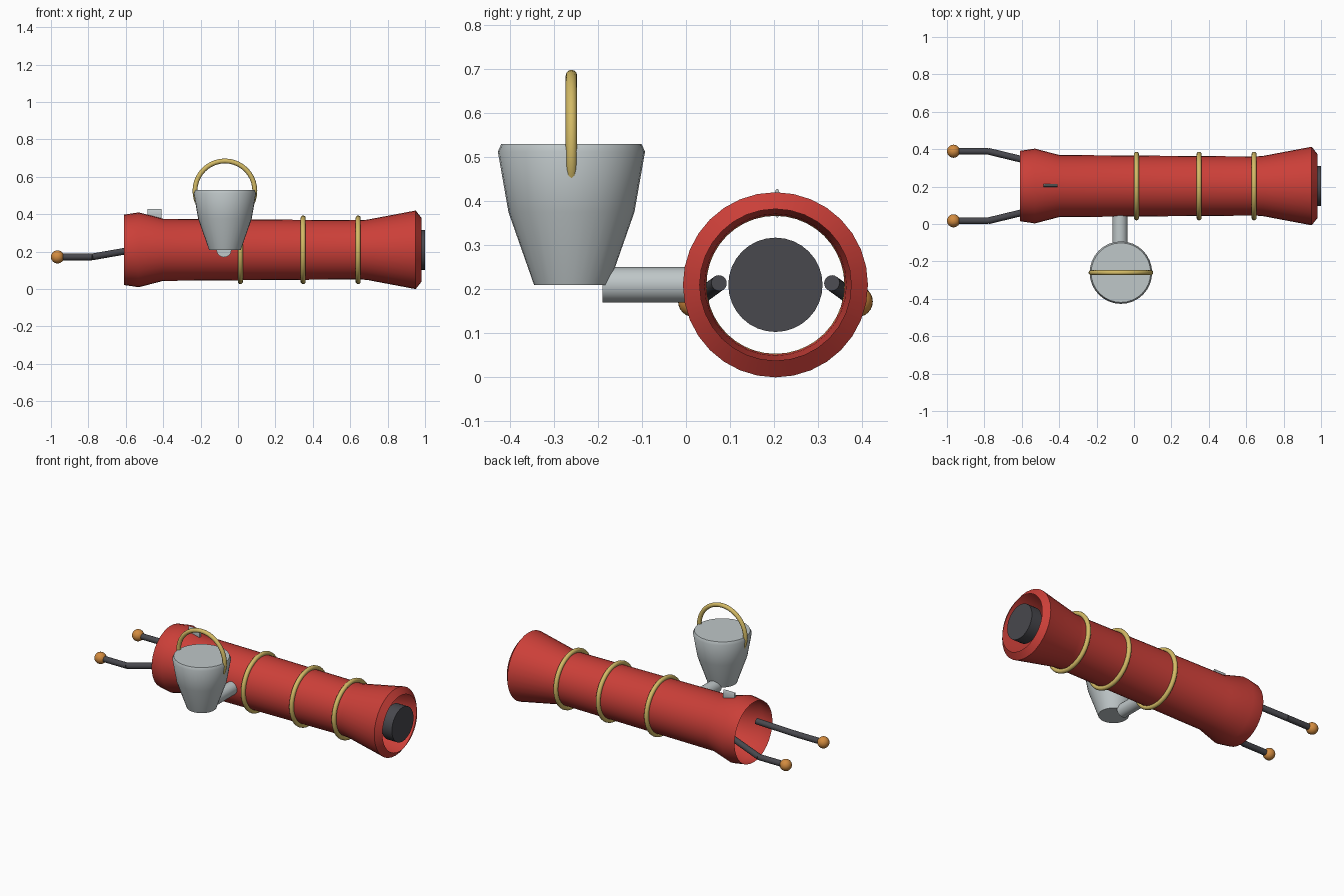
import bpy, bmesh, math
from mathutils import Vector

cube = bpy.data.objects.get("Cube")
if cube:
    bpy.data.objects.remove(cube, do_unlink=True)


def material(name, rgb):
    m = bpy.data.materials.new(name)
    m.use_nodes = True
    m.diffuse_color = (*rgb, 1)
    m.node_tree.nodes["Principled BSDF"].inputs["Base Color"].default_value = (*rgb, 1)
    return m


RED = material("red paint", (0.60, 0.05, 0.04))
GOLD = material("gold", (0.65, 0.49, 0.13))
STEEL = material("light steel", (0.52, 0.57, 0.58))
DARK = material("dark metal", (0.065, 0.065, 0.075))
COPPER = material("copper", (0.65, 0.26, 0.05))

AXIS_Y, AXIS_Z = 0.203, 0.21
ALONG_X = (0, math.pi / 2, 0)


def finish(obj, name, mat, angle=35):
    obj.name = name
    obj.data.materials.clear()
    obj.data.materials.append(mat)
    bpy.ops.object.select_all(action="DESELECT")
    obj.select_set(True)
    bpy.context.view_layer.objects.active = obj
    bpy.ops.object.shade_smooth_by_angle(angle=math.radians(angle))
    return obj


def lathe(name, profile, loc, rot, mat, caps, sides=32):
    """Revolve (height, radius) pairs around local z."""
    bm = bmesh.new()
    rings = []
    for h, r in profile:
        rings.append([bm.verts.new((r * math.cos(a), r * math.sin(a), h))
                      for a in (2 * math.pi * i / sides for i in range(sides))])
    for a, b in zip(rings, rings[1:]):
        for i in range(sides):
            j = (i + 1) % sides
            bm.faces.new((a[i], a[j], b[j], b[i]))
    if caps:
        bm.faces.new(rings[0][::-1])
        bm.faces.new(rings[-1])
    mesh = bpy.data.meshes.new(name)
    bm.to_mesh(mesh)
    bm.free()
    obj = bpy.data.objects.new(name, mesh)
    obj.location, obj.rotation_euler = loc, rot
    bpy.context.collection.objects.link(obj)
    return finish(obj, name, mat)


def torus(name, loc, rot, major, minor):
    bpy.ops.mesh.primitive_torus_add(location=loc, rotation=rot, major_radius=major,
                                     minor_radius=minor, major_segments=40, minor_segments=12)
    return finish(bpy.context.object, name, GOLD, 60)


def rod(name, start, end, radius, mat):
    a, b = Vector(start), Vector(end)
    rot = (b - a).to_track_quat("Z", "Y").to_euler()
    return lathe(name, [(0, radius), ((b - a).length, radius)], a, rot, mat, True, 20)


# Open flared barrel
lathe("barrel", [(-0.61, 0.188), (-0.53, 0.2), (-0.40, 0.166), (0.65, 0.158),
                 (0.69, 0.161), (0.95, 0.21), (0.98, 0.172)],
      (0, AXIS_Y, AXIS_Z), ALONG_X, RED, False)

# Dark plug in the muzzle
lathe("muzzle_plug", [(0.93, 0.107), (1.0, 0.107)],
      (0, AXIS_Y, AXIS_Z), ALONG_X, DARK, True)

# Gold bands
for i, x in enumerate((0.013, 0.348, 0.642)):
    torus(f"barrel_band_{i + 1}", (x, AXIS_Y, AXIS_Z), ALONG_X, 0.17, 0.0135)

# Rear sight blade
sight = lathe("rear_sight", [(-0.485, 1), (-0.408, 1)], (0, 0.207, 0.395), ALONG_X, STEEL, True, 16)
sight.scale = (0.033, 0.008, 1)

# Bucket on a side arm, with a hoop handle
lathe("bucket", [(0.21, 0.085), (0.375, 0.143), (0.512, 0.167), (0.53, 0.159)],
      (-0.07, -0.26, 0), (0, 0, 0), STEEL, True)
rod("bucket_arm", (-0.075, -0.19, AXIS_Z), (-0.075, 0.045, AXIS_Z), 0.04, STEEL)
torus("bucket_handle", (-0.07, -0.26, 0.525), (math.pi / 2, 0, 0), 0.16, 0.013)

# Mirrored pair of bent grip rods with ball ends
for side, label in ((1, "back"), (-1, "front")):
    tip = (-0.965, AXIS_Y + side * 0.186, 0.172)
    bend = (-0.78, tip[1], tip[2])
    inner = (-0.54, AXIS_Y + side * 0.128, 0.214)
    rod(f"{label}_grip_rod", tip, bend, 0.018, DARK)
    rod(f"{label}_grip_rod_bent", bend, inner, 0.018, DARK)
    bpy.ops.mesh.primitive_uv_sphere_add(segments=24, ring_count=12, radius=0.035, location=tip)
    finish(bpy.context.object, f"{label}_grip_ball", COPPER, 60)
